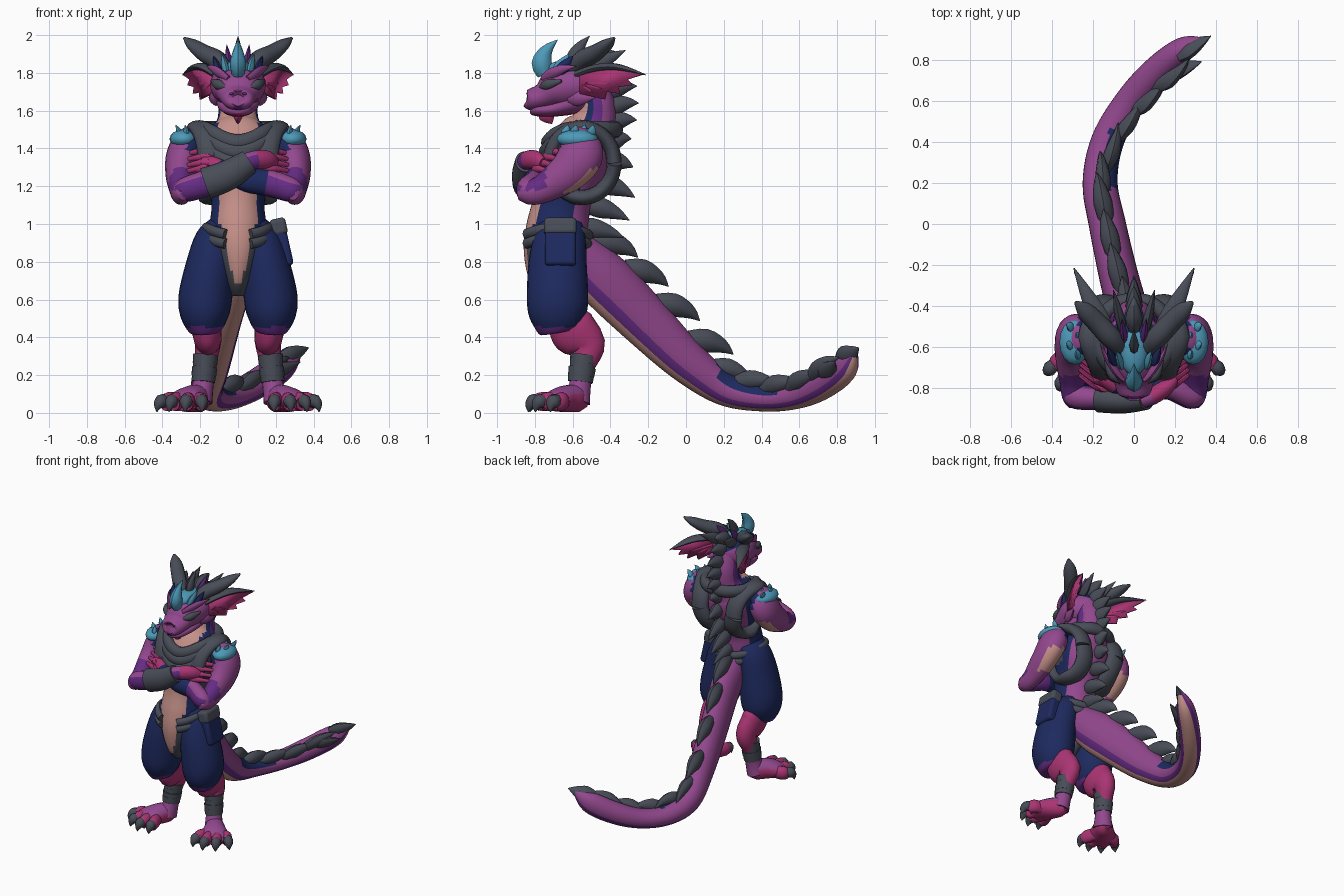
import bpy
from math import sin, cos, pi, radians
from mathutils import Vector

if "Cube" in bpy.data.objects:
    bpy.data.objects.remove(bpy.data.objects["Cube"])

# Palette
MATS = {}
for key, rgb in {"purple": (.29, .065, .27), "magenta": (.40, .035, .17), "violet": (.13, .025, .23),
                 "navy": (.013, .023, .115), "grey": (.065, .073, .095),
                 "cyan": (.075, .32, .48), "skin": (.56, .28, .25)}.items():
    m = bpy.data.materials.new(key)
    m.use_nodes = True
    m.diffuse_color = (*rgb, 1)
    m.node_tree.nodes["Principled BSDF"].inputs["Base Color"].default_value = (*rgb, 1)
    MATS[key] = m


def make(name, verts, faces, colours):
    me = bpy.data.meshes.new(name)
    me.from_pydata(verts, [], faces)
    used = sorted(set(colours))
    for key in used:
        me.materials.append(MATS[key])
    for p, key in zip(me.polygons, colours):
        p.material_index = used.index(key)
    ob = bpy.data.objects.new(name, me)
    bpy.context.collection.objects.link(ob)
    bpy.ops.object.select_all(action="DESELECT")
    ob.select_set(True)
    bpy.context.view_layer.objects.active = ob
    bpy.ops.object.shade_smooth_by_angle(angle=radians(50))
    return ob


def spline(rings, t):
    """Smooth interpolation through rings of (x, y, z, radius u, radius v)."""
    i = min(int(t), len(rings) - 2)
    f = t - i
    a, b, c, d = (rings[min(max(i + k, 0), len(rings) - 1)] for k in (-1, 0, 1, 2))
    return [q + .5 * f * (r - p + f * (2 * p - 5 * q + 4 * r - s + f * (3 * (q - r) + s - p)))
            for p, q, r, s in zip(a, b, c, d)]


def frame(rings, t, ref):
    """Centre, side axis, up axis and tangent at t."""
    end = len(rings) - 1
    lo, hi = (Vector(spline(rings, min(max(t + e, 0), end))[:3]) for e in (-.1, .1))
    tan = (hi - lo).normalized()
    up = Vector(ref)
    up = (up - tan * up.dot(tan)).normalized()
    return Vector(spline(rings, t)[:3]), up.cross(tan), up, tan


def loft(name, rings, colour, ref=(0, 0, 1), n=16, steps=4, sx=1):
    """Skin rings; colour is a name or a rule of (centre, height round ring, t)."""
    rings = [(r[0] * sx, *r[1:]) for r in rings]
    rows = (len(rings) - 1) * steps
    verts, faces, cols = [], [], []
    for i in range(rows + 1):
        t = i / steps
        c, u, v, _ = frame(rings, t, ref)
        ru, rv = (max(r, .001) for r in spline(rings, t)[3:])
        verts += [c + u * ru * cos(2 * pi * j / n) + v * rv * sin(2 * pi * j / n) for j in range(n)]
    for i in range(rows):
        for j in range(n):
            k = (j + 1) % n
            f = (i * n + j, i * n + k, i * n + n + k, i * n + n + j)
            faces.append(f)
            mid = sum((verts[q] for q in f), Vector()) / 4
            cols.append(colour if isinstance(colour, str) else colour(mid, sin(2 * pi * (j + .5) / n), i / rows))
    faces += [tuple(reversed(range(n))), tuple(range(rows * n, rows * n + n))]
    cols += [cols[0], cols[-1]]
    return make(name, verts, faces, cols)


def spike(name, base, tip, w, colour="grey", thin=.6, bow=(0, 0, 0), sx=1, end=.03):
    """Curved leaf-shaped spike."""
    base, tip, bow = Vector(base), Vector(tip), Vector(bow)
    rings = [(*(base.lerp(tip, f) + bow * 4 * f * (1 - f)), w * k, w * k * thin)
             for f, k in ((0, .75), (.33, 1), (.7, max(.6, end)), (1, end))]
    return loft(name, rings, colour, (1, 0, 0), 8, 3, sx)


def blob(name, loc, size, colour, sx=1):
    x, y, z = loc
    rings = [(x, y, z + size[2] * sin(a), size[0] * cos(a), size[1] * cos(a))
             for a in [(-.5 + k / 8) * pi for k in range(9)]]
    return loft(name, rings, colour, (0, 1, 0), 16, 1, sx)


def arc(f, a0, a1, k=16):
    return [f(a0 + (a1 - a0) * i / k) for i in range(k + 1)]


def box(name, loc, size, tilt, colour):
    bpy.ops.mesh.primitive_cube_add(size=1, location=loc, rotation=(0, tilt, 0))
    ob = bpy.context.object
    ob.name, ob.scale = name, size
    bpy.ops.object.transform_apply(location=False, rotation=False)
    mod = ob.modifiers.new("bevel", "BEVEL")
    mod.width, mod.segments = .02, 3
    ob.data.materials.append(MATS[colour])
    bpy.ops.object.shade_smooth_by_angle(angle=radians(40))


# Torso and neck: belly tapers to a point, chest is covered by cloth
def torso_rule(c, s, t):
    if c.z < .68 or (1.28 < c.z < 1.43 and s < .2):
        return "grey"
    if s < -.5 and abs(c.x) < min(.105, (c.z - .62) * .26):
        return "skin"
    if c.z < .95 and s < -.3:
        return "grey"
    if c.z > 1.5:
        return "navy" if s < -.2 else "violet" if s < .25 else "purple"
    return "navy" if s < .4 else "purple"


loft("torso", [(0, -.71, .62, .03, .05), (0, -.71, .70, .07, .12), (0, -.70, .85, .13, .16), (0, -.68, .98, .15, .165),
               (0, -.66, 1.1, .14, .155), (0, -.63, 1.22, .16, .17), (0, -.57, 1.35, .2, .18),
               (0, -.53, 1.45, .19, .16), (0, -.485, 1.54, .115, .12), (0, -.475, 1.64, .1, .1),
               (0, -.51, 1.75, .085, .09)], torso_rule, (0, 1, 0), 40, 6)

# Draped collar in falling folds, belt and pouch
for k, (rx, z, drop) in enumerate([(.18, 1.5, .07), (.195, 1.465, .085), (.2, 1.42, .1)]):
    reach = pi if k == 0 else 1.7
    loft(f"collar_{k}", arc(lambda a: (rx * sin(a), -.55 - (.18 + .012 * k) * cos(a), z - drop * max(0, cos(a)) ** 3,
                                       .038, .045), -reach, reach), "grey", n=12)
for k, z in enumerate((.93, .98)):
    loft(f"belt_{k}", arc(lambda a: (.17 * sin(a), -.685 - .175 * cos(a), z - .04 * cos(a) ** 2, .022, .028),
                          .4, 2 * pi - .4), "grey", n=10)
box("pouch", (.238, -.665, .875), (.075, .165, .2), -.22, "navy")
box("pouch_flap", (.215, -.665, .985), (.085, .172, .09), -.22, "grey")

# Tail
TAIL = [(0, -.6, .86, .1, .12), (-.03, -.43, .70, .1, .15), (-.08, -.23, .5, .095, .14), (-.13, 0, .275, .09, .115),
        (-.165, .2, .13, .085, .09), (-.13, .4, .08, .08, .072), (-.03, .58, .09, .075, .07),
        (.1, .73, .155, .075, .08), (.24, .85, .25, .06, .075), (.34, .9, .335, .006, .006)]


def tail_rule(c, s, t):
    if s < -.84:
        return "skin"
    if s < -.5:
        return "violet"
    return "navy" if s > .2 and .17 < c.y < .47 and c.x > -.13 else "purple"


loft("tail", TAIL, tail_rule, n=28, steps=6)
for k in range(9):
    t = .55 + k * .82
    c, side, up, tan = frame(TAIL, t, (0, 0, 1))
    rv = spline(TAIL, t)[4]
    lean = min(max(0, (t - 3.2) * .28), .8)
    out = up * cos(lean) + Vector((1, -.4, 0)).normalized() * sin(lean)
    high, w = (.1, .062) if t < 3.3 else (.03, .05)
    base = c + out * rv * .8
    spike(f"tail_spine_{k}", base - tan * .07, base + tan * .17 + out * high, w, thin=.75, bow=out * .03)
spike("tail_tip_fin", (.13, .72, .19), (.33, .79, .27), .06)
spike("tail_tip_blade", (.22, .82, .28), (.375, .915, .345), .06)

# Spines down the neck and back: base y, z, tip y, z
for k, (y, z, ty, tz) in enumerate([(-.48, 1.83, -.35, 1.9), (-.46, 1.76, -.3, 1.82), (-.43, 1.68, -.26, 1.73),
                                    (-.42, 1.6, -.25, 1.64), (-.41, 1.52, -.26, 1.55), (-.40, 1.42, -.29, 1.45),
                                    (-.40, 1.33, -.28, 1.3), (-.44, 1.22, -.27, 1.14), (-.50, 1.1, -.30, 1.02),
                                    (-.55, .98, -.33, .93)]):
    spike(f"back_spine_{k}", (0, y - .03, z), (0, ty, tz), .055, thin=.75, bow=(0, 0, .015))


# Head
def head_rule(c, s, t):
    if s > .55 and c.y > -.69:
        return "navy"
    return "violet" if s < -.85 and c.y < -.6 else "purple"


loft("head", [(0, -.845, 1.655, .03, .03), (0, -.83, 1.655, .075, .055), (0, -.76, 1.675, .1, .07),
              (0, -.69, 1.712, .128, .105), (0, -.59, 1.735, .148, .12), (0, -.5, 1.74, .125, .11),
              (0, -.43, 1.74, .05, .06)], head_rule, n=28)
loft("jaw", [(0, -.825, 1.605, .02, .018), (0, -.795, 1.603, .065, .032), (0, -.7, 1.61, .09, .042),
             (0, -.6, 1.645, .115, .065), (0, -.52, 1.68, .08, .065)],
     lambda c, s, t: "magenta" if s < -.6 else "purple")
spike("chin_spike", (0, -.75, 1.6), (0, -.71, 1.53), .045, "magenta")
spike("nose_horn", (0, -.745, 1.79), (0, -.68, 1.975), .054, "cyan", .8, (0, -.045, 0))
blob("crown", (0, -.61, 1.82), (.07, .13, .052), "cyan")
spike("crest_spike", (0, -.6, 1.84), (0, -.51, 1.995), .04, bow=(0, -.02, 0))

for side, sx in (("left", 1), ("right", -1)):
    # Horns, brow and eye
    loft(f"{side}_horn", [(.07, -.6, 1.82, .045, .04), (.115, -.55, 1.87, .052, .05), (.18, -.48, 1.905, .05, .045),
                          (.24, -.42, 1.95, .042, .03), (.285, -.38, 1.985, .008, .006)], "grey", n=10, sx=sx)
    spike(f"{side}_rear_horn", (.055, -.52, 1.82), (.1, -.32, 1.92), .04, sx=sx)
    spike(f"{side}_crest_frill", (.045, -.57, 1.83), (.06, -.46, 1.95), .03, "violet", sx=sx)
    spike(f"{side}_crown_spike", (.06, -.69, 1.8), (.085, -.62, 1.9), .032, "cyan", sx=sx)
    spike(f"{side}_temple_spike", (.095, -.68, 1.79), (.13, -.6, 1.89), .034, "navy", sx=sx)
    spike(f"{side}_brow", (.05, -.755, 1.765), (.165, -.58, 1.835), .03, "purple", sx=sx, bow=(.01, -.01, .012))
    spike(f"{side}_cheek", (.1, -.62, 1.67), (.155, -.48, 1.67), .045, "purple", sx=sx)
    loft(f"{side}_eye", [(.058, -.775, 1.722, .006, .006), (.106, -.735, 1.738, .022, .028),
                         (.138, -.66, 1.757, .008, .008)], "grey", n=10, sx=sx)
    blob(f"{side}_nostril", (.035, -.834, 1.69), (.012, .012, .008), "violet", sx)

    # Webbed ear with scalloped edge and ridge
    edge = [(-.56, 1.79), (-.4, 1.83), (-.23, 1.79), (-.31, 1.765), (-.285, 1.735), (-.36, 1.725),
            (-.35, 1.69), (-.42, 1.7), (-.43, 1.66), (-.56, 1.69)]
    pts = [Vector((sx * (.13 + (y + .58) * .45), y, z)) for y, z in edge]
    ear = make(f"{side}_ear", pts, [tuple(range(len(pts)))[::sx]], ["magenta"])
    mod = ear.modifiers.new("thickness", "SOLIDIFY")
    mod.thickness, mod.offset = .014, 0
    for k in (4, 6, 8):
        spike(f"{side}_ear_rib_{k}", (.13, -.57, 1.75), (abs(pts[k].x), pts[k].y, pts[k].z), .013, "magenta", .9, sx=sx)
    loft(f"{side}_ear_ridge", [(.11, -.58, 1.79, .03, .02), (.16, -.47, 1.825, .045, .022),
                               (.22, -.36, 1.83, .036, .018), (.292, -.215, 1.79, .003, .003)], "grey", n=10, sx=sx)

    # Harness loop round the shoulder, tucked in at front and back
    loft(f"{side}_harness", arc(lambda a: (.205 - .06 * abs(cos(a)) - .06 * max(0, -sin(a)), -.55 + .17 * cos(a),
                                           1.325 + .185 * sin(a), .04, .068), 0, 2 * pi, 20), "grey", (1, 0, 0), 12, 2, sx)

    # Upper arm and shoulder plate
    loft(f"{side}_upper_arm", [(.19, -.55, 1.47, .05, .05), (.25, -.56, 1.435, .085, .1), (.288, -.56, 1.36, .092, .12),
                               (.303, -.63, 1.27, .082, .105), (.3, -.75, 1.19, .065, .078), (.3, -.84, 1.16, .05, .06),
                               (.295, -.89, 1.15, .02, .025)],
         lambda c, s, t: "navy" if c.z > 1.38 and abs(c.x) < .27 else
         "violet" if c.y < -.74 and c.z > 1.18 else
         "skin" if s > .7 and 1.17 < c.z < 1.3 else "purple", (0, 1, 0), 24, 6, sx)
    blob(f"{side}_shoulder_plate", (.288, -.575, 1.45), (.075, .11, .05), "cyan", sx)
    for k in range(4):
        y = -.64 + .045 * k
        spike(f"{side}_shoulder_spike_{k}", (.27 + .03 * (k % 2), y, 1.47), (.28 + .05 * (k % 2), y + .015, 1.525),
              .025, "cyan", sx=sx)

    # Crossed forearm, the right one in front with a cloth wrap
    y = 0 if sx < 0 else .05
    top = .05 if sx < 0 else 0
    arm = [(.31, -.82, 1.16, .04, .04), (.28, -.84, 1.18, .06, .065), (.17, -.85 + y, 1.215, .055, .07),
           (.05, -.86 + y, 1.235 + top * .5, .05, .065), (-.06, -.85 + y, 1.28 + top, .042, .05),
           (-.15, -.8 + y, 1.31 + top * .6, .04, .05), (-.2, -.76, 1.32, .02, .03)]
    loft(f"{side}_forearm", arm, lambda c, s, t: "magenta" if t > .72 else "navy" if sx > 0 and .36 < t
         else "violet" if t > .1 and s < .5 else "purple", n=20, steps=6, sx=sx)
    if sx < 0:
        loft("forearm_wrap", [(*r[:3], r[3] + .012, r[4] + .015) for r in arm[2:5]], "grey", n=20, sx=sx)
    for k in range(4):
        a = .028 * k
        spike(f"{side}_finger_{k}", (-.13, -.8 + a, 1.285 + a * 1.1), (-.265, -.735 + a, 1.28 + a * 1.1), .026,
              "magenta", .8, (0, -.015, .01), sx, .5)

    # Baggy trouser leg with hem
    loft(f"{side}_trouser", [(.08, -.67, 1.0, .07, .12), (.11, -.67, .92, .115, .14), (.145, -.68, .78, .13, .155),
                             (.172, -.68, .62, .142, .162), (.177, -.68, .53, .133, .155), (.175, -.675, .46, .105, .125),
                             (.173, -.67, .43, .08, .1)],
         lambda c, s, t: "violet" if c.z < .455 else "navy", (0, 1, 0), 24, sx=sx)

    # Lower leg and ankle wrap
    loft(f"{side}_lower_leg", [(.17, -.65, .5, .075, .1), (.165, -.59, .43, .078, .13), (.16, -.515, .36, .068, .09),
                               (.175, -.54, .25, .055, .06), (.185, -.56, .15, .056, .058), (.2, -.58, .06, .065, .075)],
         lambda c, s, t: "magenta" if c.z > .2 else "purple", (0, 1, 0), 18, sx=sx)
    for k in range(4):
        z = .185 + .033 * k
        w = .062 + .003 * (k % 2)
        loft(f"{side}_ankle_wrap_{k}", [(.184 - .003 * k, -.56 + .005 * k, z - .022, w, w + .004),
                                        (.18 - .003 * k, -.555 + .005 * k, z + .022, w + .002, w + .008)],
             "grey", (0, 1, 0), 16, 2, sx)

    # Foot, with toes and claws fanned outwards
    loft(f"{side}_foot", [(.19, -.52, .07, .03, .04), (.2, -.565, .075, .06, .07), (.24, -.63, .075, .08, .072),
                          (.28, -.69, .065, .1, .06), (.295, -.74, .048, .08, .042)],
         lambda c, s, t: "purple" if s > .3 else "magenta", n=18, sx=sx)
    for k, (x, y, dx) in enumerate([(.195, -.775, -.005), (.27, -.785, .01), (.34, -.755, .025), (.385, -.685, .045)]):
        loft(f"{side}_toe_{k}", [(.23 + .025 * k, -.65, .06, .035, .045), (x - dx * .4, y + .025, .06, .038, .05),
                                 (x, y - .01, .05, .032, .042)], "magenta", n=12, sx=sx)
        spike(f"{side}_claw_{k}", (x, y + .01, .068), (x + dx, y - .055 + abs(dx) * .5, .004), .04, thin=.9,
              bow=(dx * .2, -.014, .014), sx=sx)
